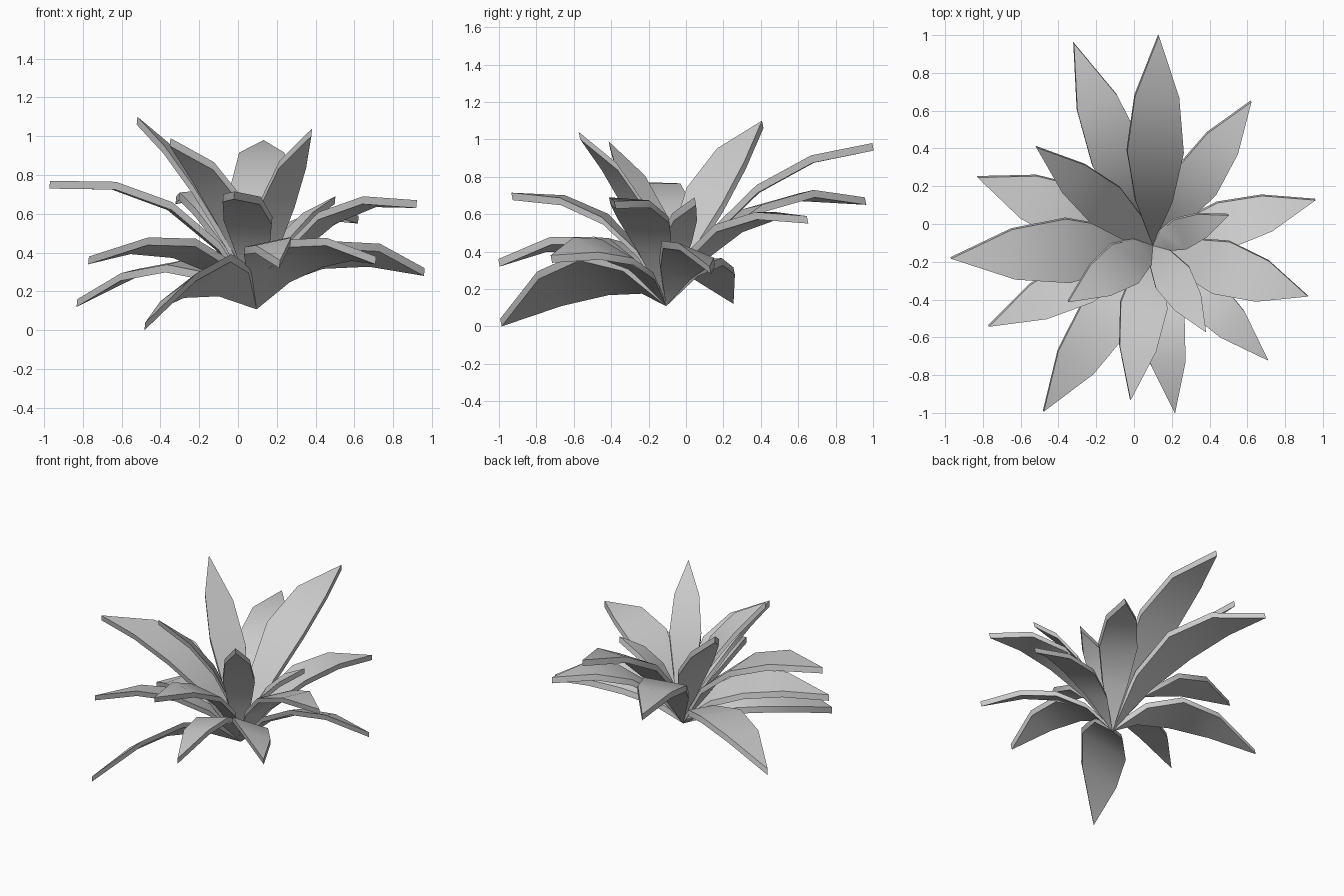
import bpy, bmesh, math
from mathutils import Vector

if "Cube" in bpy.data.objects:
    bpy.data.objects.remove(bpy.data.objects["Cube"])

BASE = Vector((0.098, -0.11, 0.128))
HALF_THICK = Vector((0.002, -0.004, 0.02))
# share of the full half width at each step along a leaf (pointed at both ends)
PROFILE = [0, 0.65, 1, 0.78, 0]

# tip x, y, z | bend: reach share, height | half width | roll (right edge up)
LEAVES = [
    (-0.32, 0.96, 0.67, 0.38, 0.84, 0.145, 5),
    (0.13, 1.00, 0.96, 0.39, 0.925, 0.150, 0),
    (0.62, 0.65, 0.57, 0.39, 0.70, 0.125, 0),
    (0.96, 0.13, 0.30, 0.37, 0.56, 0.135, 22),
    (0.92, -0.38, 0.65, 0.38, 0.77, 0.145, 4),
    (0.71, -0.72, 0.36, 0.34, 0.55, 0.130, 23),
    (0.38, -0.57, 1.02, 0.25, 0.73, 0.105, 0),
    (0.215, -1.00, 0.34, 0.38, 0.635, 0.120, -12),
    (-0.02, -0.93, 0.695, 0.28, 0.735, 0.125, 4),
    (-0.48, -0.99, 0.02, 0.38, 0.485, 0.170, -33),
    (-0.35, -0.41, 0.97, 0.15, 0.70, 0.130, -17),
    (-0.77, -0.54, 0.36, 0.36, 0.60, 0.132, -13),
    (-0.97, -0.18, 0.75, 0.34, 0.84, 0.170, 0),
    (-0.83, 0.25, 0.14, 0.39, 0.53, 0.155, 5),
    (-0.52, 0.41, 1.08, 0.31, 0.75, 0.130, -20),
    (0.50, 0.05, 0.67, 0.22, 0.535, 0.085, 0),
]


def add_leaf(name, tip, reach, height, half_width, roll):
    """Arched, pointed leaf with a near-vertical thickness."""
    bend = BASE.lerp(tip, reach)
    bend.z = height
    out = tip - BASE
    out.z = 0
    out.normalize()
    a = math.radians(roll)
    side = Vector((out.y, -out.x, 0)) * math.cos(a) + Vector((0, 0, math.sin(a)))

    bm = bmesh.new()
    # upper and lower skins, row by row along the arch
    n = len(PROFILE) - 1
    layers = []
    for offset in (HALF_THICK, -HALF_THICK):
        rows = []
        for i, w in enumerate(PROFILE):
            t = i / n
            p = BASE * (1 - t) ** 2 + bend * (2 * t * (1 - t)) + tip * t * t + offset
            if w == 0:
                v = bm.verts.new(p)
                rows.append((v, v))
            else:
                rows.append((bm.verts.new(p - side * half_width * w),
                             bm.verts.new(p + side * half_width * w)))
        layers.append(rows)
    top, low = layers
    for i in range(n):
        for rows in layers:
            ring = [rows[i][0], rows[i][1], rows[i + 1][1], rows[i + 1][0]]
            bm.faces.new(list(dict.fromkeys(ring)))
        # rim on both edges
        for s in (0, 1):
            bm.faces.new((top[i][s], top[i + 1][s], low[i + 1][s], low[i][s]))
    bmesh.ops.recalc_face_normals(bm, faces=bm.faces)
    mesh = bpy.data.meshes.new(name)
    bm.to_mesh(mesh)
    bm.free()
    obj = bpy.data.objects.new(name, mesh)
    bpy.context.collection.objects.link(obj)
    bpy.ops.object.select_all(action='DESELECT')
    obj.select_set(True)
    bpy.context.view_layer.objects.active = obj
    bpy.ops.object.shade_smooth_by_angle(angle=math.radians(35))


# rosette of leaves
for k, (x, y, z, reach, height, width, roll) in enumerate(LEAVES, 1):
    add_leaf(f"leaf_{k:02d}", Vector((x, y, z)), reach, height, width, roll)
